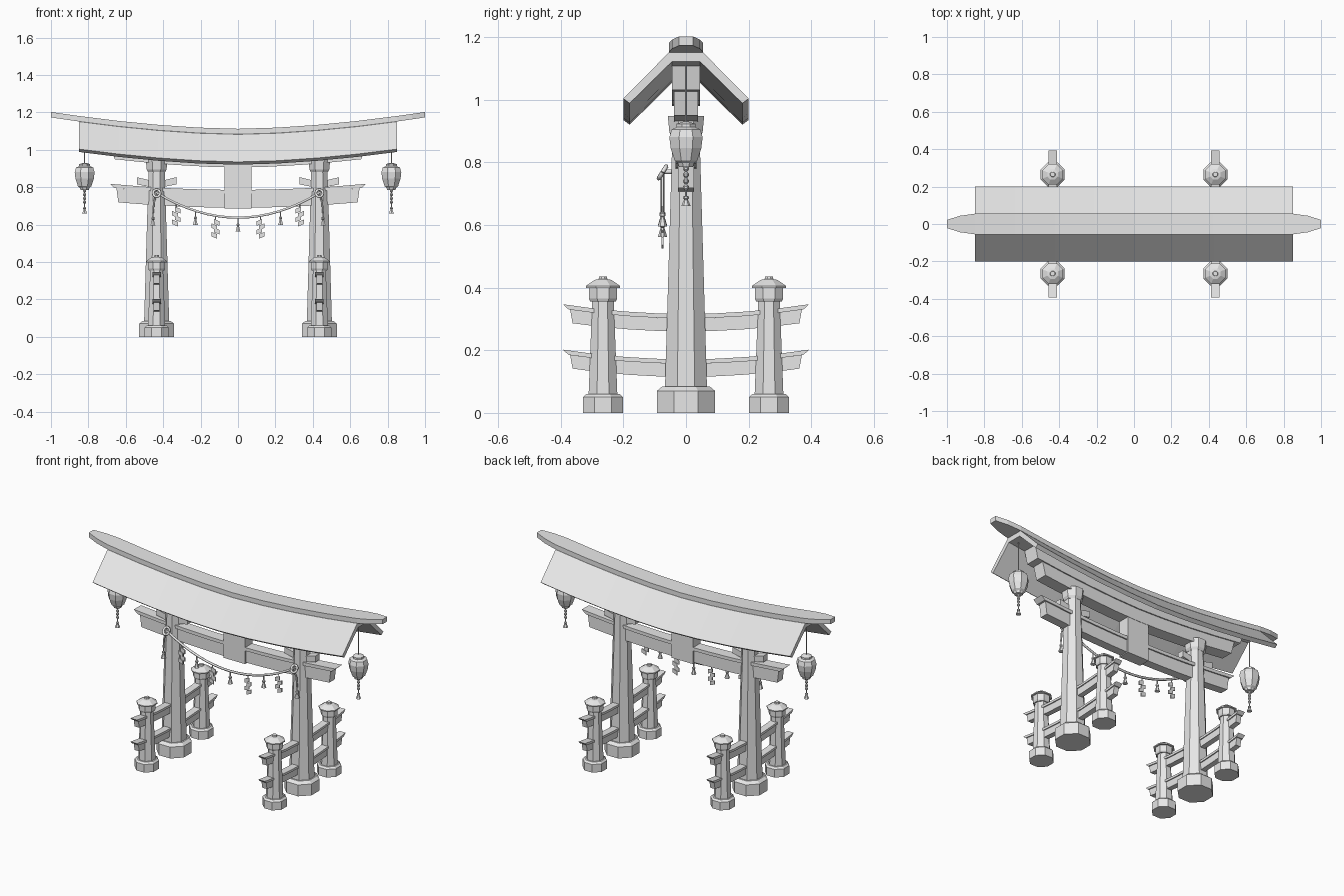
import bpy, math
from mathutils import Matrix, Vector

cube = bpy.data.objects.get("Cube")
if cube:
    bpy.data.objects.remove(cube)

stone = bpy.data.materials.new("light_grey")
stone.use_nodes = True
GREY = (0.8, 0.8, 0.8, 1)
stone.diffuse_color = GREY
stone.node_tree.nodes["Principled BSDF"].inputs["Base Color"].default_value = GREY

PILLAR_X = 0.435
POST_Y = 0.265
ROPE_Y = -0.075


def add_mesh(name, verts, faces):
    mesh = bpy.data.meshes.new(name)
    mesh.from_pydata(verts, [], faces)
    mesh.materials.append(stone)
    obj = bpy.data.objects.new(name, mesh)
    bpy.context.collection.objects.link(obj)
    return obj


def loft(name, rings):
    """Skin a row of equal-sized rings and close both ends."""
    n = len(rings[0])
    verts = [p for ring in rings for p in ring]
    faces = [(r * n + i, r * n + (i + 1) % n, (r + 1) * n + (i + 1) % n, (r + 1) * n + i)
             for r in range(len(rings) - 1) for i in range(n)]
    last = (len(rings) - 1) * n
    faces += [tuple(reversed(range(n))), tuple(range(last, last + n))]
    return add_mesh(name, verts, faces)


def turned(name, profile, x, y, sides=8):
    """Faceted column from (flat radius, height) pairs."""
    step = 2 * math.pi / sides
    rings = []
    for radius, z in profile:
        r = radius / math.cos(step / 2)
        rings.append([(x + r * math.cos((i + .5) * step), y + r * math.sin((i + .5) * step), z)
                      for i in range(sides)])
    return loft(name, rings)


def roof_rise(x):
    return 0.09 * abs(x) ** 1.7


def spread(length, steps=8):
    return [length * (2 * i / steps - 1) for i in range(steps + 1)]


def beam(name, top_len, low_len, half, z0, z1, rise, along_y=False, offset=0):
    """Curved plank with slanted ends."""
    rings = []
    for t in spread(1):
        a, b = t * top_len, t * low_len
        ring = [(b, -half, z0 + rise(b)), (b, half, z0 + rise(b)),
                (a, half, z1 + rise(a)), (a, -half, z1 + rise(a))]
        if along_y:
            ring = [(offset - v, u, z) for u, v, z in ring]
        rings.append(ring)
    return loft(name, rings)


def box(name, x0, x1, half_y, z0, z1):
    return loft(name, [[(x, -half_y, z0), (x, half_y, z0), (x, half_y, z1), (x, -half_y, z1)]
                       for x in (x0, x1)])


def tube(name, points, radius):
    curve = bpy.data.curves.new(name, 'CURVE')
    curve.dimensions = '3D'
    curve.bevel_depth = radius
    curve.bevel_resolution = 1
    curve.use_fill_caps = True
    spline = curve.splines.new('POLY')
    spline.points.add(len(points) - 1)
    for p, co in zip(spline.points, points):
        p.co = (*co, 1)
    curve.materials.append(stone)
    obj = bpy.data.objects.new(name, curve)
    bpy.context.collection.objects.link(obj)
    return obj


def tassel(name, x, y, top, length=0.075):
    """Cord, knot and flared skirt hanging from a height."""
    turned(name, [(.003, top), (.003, top - length * .4), (.008, top - length * .45),
                  (.008, top - length * .55), (.005, top - length * .6),
                  (.013, top - length)][::-1], x, y, 6)


# Roof: one folded slab following the upward curve
half_section = [(.2, .935), (.055, 1.082), (.0, 1.09)]
section = ([(-y, z) for y, z in half_section] + [(.055, 1.082), (.2, .935), (.18, .92),
           (.045, 1.053), (-.045, 1.053), (-.18, .92)])
loft("roof", [[(x, y, z + roof_rise(x)) for y, z in section] for x in spread(.85)])

# Ridge cap with tapered, rising tips
rings = []
for x in [-1, -.93] + spread(.85) + [.93, 1]:
    half = .055 if abs(x) < .86 else (.044 if abs(x) < .95 else .022)
    z = roof_rise(x)
    rings.append([(x, -half, 1.083 + z), (x, half, 1.083 + z),
                  (x, half, 1.112 + z), (x, -half, 1.112 + z)])
loft("ridge_cap", rings)

# Beams below the roof
beam("upper_beam", .74, .72, .045, .98, 1.06, roof_rise)
beam("lower_beam", .68, .66, .038, .905, .98, roof_rise)


# Tie beam between the pillars, with its cap strip and centre plaque
def tie_rise(x):
    return .07 * x * x


beam("tie_beam", .65, .64, .026, .69, .765, tie_rise)
beam("tie_beam_cap", .685, .66, .034, .765, .785, tie_rise)
box("centre_plaque", -.073, .073, .036, .685, .95)

rail_rise = lambda y: .2 * y * y

for side, s in (("right", -1), ("left", 1)):
    px = s * PILLAR_X

    # Pillar with foot and collar
    turned(side + "_pillar_foot", [(.093, 0), (.093, .07), (.075, .085)], px, 0)
    turned(side + "_pillar", [(.067, .08), (.043, .9)], px, 0)
    turned(side + "_pillar_collar", [(.045, .88), (.053, .895), (.058, .948)], px, 0)

    # Wedges locking the tie beam
    for way in (-1, 1):
        rings = []
        for d, low, high in ((.03, .80, .835), (.105, .815, .853)):
            x = px + way * d
            rings.append([(x, -.02, low), (x, .02, low), (x, .02, high), (x, -.02, high)])
        loft(side + "_wedge", rings)

    # Fence rails
    for level, z in (("lower", .115), ("upper", .26)):
        beam(f"{side}_{level}_rail", .37, .362, .016, z, z + .042, rail_rise, True, px)
        beam(f"{side}_{level}_rail_cap", .393, .375, .022, z + .042, z + .056,
             rail_rise, True, px)

    # Fence posts
    for end, e in (("front", -1), ("back", 1)):
        name = f"{side}_{end}_post"
        turned(name + "_foot", [(.064, 0), (.064, .05), (.054, .06)], px, e * POST_Y)
        turned(name, [(.046, .055), (.034, .37)], px, e * POST_Y)
        turned(name + "_head", [(.041, .355), (.045, .365), (.045, .402)], px, e * POST_Y)
        turned(name + "_cap", [(.055, .398), (.055, .405), (.028, .424), (.014, .427),
                               (.012, .436)], px, e * POST_Y)

    # Hanging lantern with cord, bead chain and tassel
    lx = s * .82
    turned(side + "_lantern_cord", [(.003, .92), (.003, 1.11)], lx, 0, 6)
    turned(side + "_lantern", [(.022, .785), (.026, .797), (.036, .805), (.049, .845),
                               (.053, .88), (.046, .905), (.03, .912), (.03, .923),
                               (.008, .93)], lx, 0)
    chain = []
    for i in range(4):
        z = .71 + i * .02
        chain += [(.003, z), (.008, z + .007), (.008, z + .013), (.003, z + .02)]
    turned(side + "_lantern_beads", chain, lx, 0, 6)
    tassel(side + "_lantern_tassel", lx, 0, .715, .055)

    # Rope knot and tails on the pillar
    ring = [(px + .019 * math.cos(a), ROPE_Y + .012 * math.sin(a), .768 + .019 * math.sin(a))
            for a in (i * math.pi / 6 for i in range(13))]
    tube(side + "_rope_knot", ring, .007)
    tube(side + "_rope_peg", [(px, -.03, .77), (px, ROPE_Y, .77)], .008)
    tube(side + "_rope_tail", [(px, ROPE_Y, .76), (px + s * .015, ROPE_Y, .72),
                               (px + s * .02, ROPE_Y, .66)], .005)
    tassel(side + "_tail_tassel", px + s * .02, ROPE_Y, .67)


# Hanging rope
def rope_z(x):
    return .637 + .133 * (x / PILLAR_X) ** 2


tube("rope", [(x, ROPE_Y, rope_z(x)) for x in spread(PILLAR_X, 16)], .007)
for x in (-.228, 0, .228):
    tassel("rope_tassel", x, ROPE_Y, rope_z(x))

# Zigzag paper streamers: alternating slanted strips
for x in (-.33, -.12, .12, .33):
    s = 1 if x > 0 else -1
    top = rope_z(x)
    tube("streamer_cord", [(x, ROPE_Y, top), (x, ROPE_Y, top - .025)], .003)
    for i in range(4):
        cx = x + s * (.007 if i % 2 else -.007)
        z = top - .018 - i * .023
        rings = []
        for y in (ROPE_Y - .003, ROPE_Y + .003):
            rings.append([(cx - .015, y, z - .012 * (s > 0)), (cx + .015, y, z - .012 * (s < 0)),
                          (cx + .015, y, z - .024 - .012 * (s < 0)),
                          (cx - .015, y, z - .024 - .012 * (s > 0))])
        loft("streamer_strip", rings)

# Consistent outward normals
import bmesh
for obj in bpy.context.collection.objects:
    if obj.type == 'MESH' and obj.data.materials and obj.data.materials[0] == stone:
        bm = bmesh.new()
        bm.from_mesh(obj.data)
        bmesh.ops.recalc_face_normals(bm, faces=bm.faces)
        bm.to_mesh(obj.data)
        bm.free()
